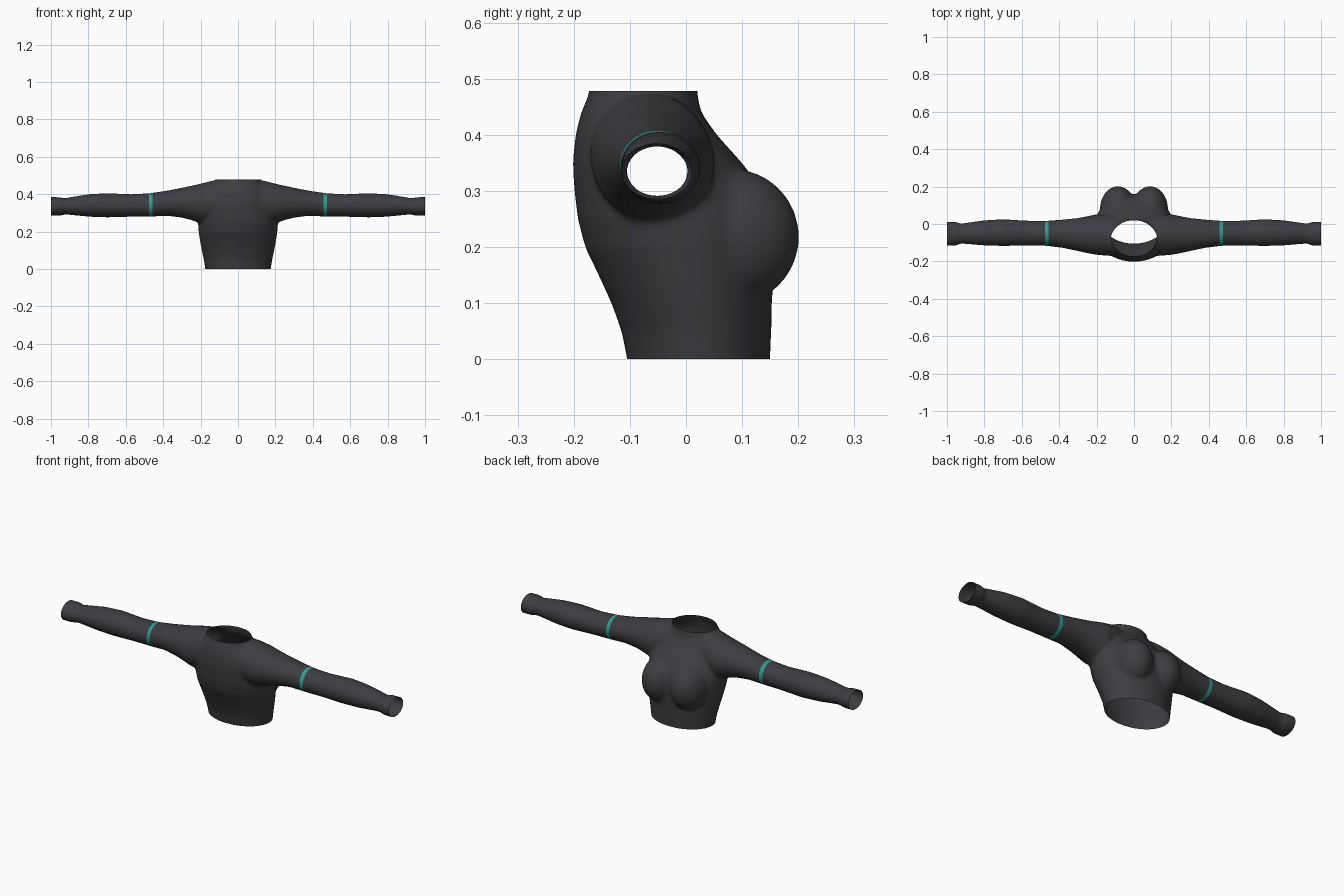
import bpy, bmesh
from math import cos, sin, pi
from mathutils import Matrix, Vector

cube = bpy.data.objects.get("Cube")
if cube:
    bpy.data.objects.remove(cube)


def material(name, rgb):
    m = bpy.data.materials.new(name)
    m.use_nodes = True
    m.diffuse_color = (*rgb, 1)
    bsdf = next(n for n in m.node_tree.nodes if n.type == 'BSDF_PRINCIPLED')
    bsdf.inputs["Base Color"].default_value = (*rgb, 1)
    bsdf.inputs["Roughness"].default_value = 0.8
    return m


charcoal = material("charcoal cloth", (0.047, 0.046, 0.053))
teal = material("teal band", (0.03, 0.32, 0.27))


def loft(bm, sections, place, sides=40):
    """Closed tube through ellipses given as (position, u min, u max, v min, v max)."""
    rings = []
    for w, u0, u1, v0, v1 in sections:
        ring = []
        for i in range(sides):
            a = 2 * pi * i / sides
            u = (u0 + u1) / 2 + (u1 - u0) / 2 * cos(a)
            v = (v0 + v1) / 2 + (v1 - v0) / 2 * sin(a)
            ring.append(bm.verts.new(place(w, u, v)))
        rings.append(ring)
    for a, b in zip(rings, rings[1:]):
        for i in range(sides):
            j = (i + 1) % sides
            bm.faces.new((a[i], a[j], b[j], b[i]))
    bm.faces.new(rings[0])
    bm.faces.new(rings[-1])


bm = bmesh.new()

# Torso: height, half width, y min, y max
torso = [(-.06, .172, -.10, .15), (0, .175, -.105, .15), (.05, .183, -.115, .152),
         (.1, .194, -.133, .153), (.15, .203, -.156, .157), (.2, .211, -.18, .16),
         (.25, .214, -.193, .155), (.3, .21, -.199, .138), (.35, .2, -.202, .1),
         (.4, .175, -.197, .055), (.44, .14, -.187, .027), (.475, .118, -.172, .02),
         (.55, .118, -.17, .02)]
loft(bm, [(z, -w, w, y0, y1) for z, w, y0, y1 in torso], lambda w, u, v: (u, v, w))

# Sleeves: distance from centre, y min, y max, z min, z max
sleeve = [(.08, -.17, .03, .28, .475), (.14, -.17, .045, .25, .472),
          (.2, -.165, .052, .245, .457), (.25, -.156, .042, .262, .445),
          (.3, -.145, .032, .275, .435), (.38, -.128, .024, .285, .419),
          (.47, -.117, .017, .28, .406), (.57, -.115, .018, .28, .4),
          (.7, -.118, .026, .276, .406), (.8, -.115, .02, .28, .4),
          (.9, -.107, .006, .29, .384), (.93, -.105, .002, .291, .378),
          (.95, -.116, .012, .285, .384), (1.05, -.116, .012, .284, .386)]
for side in (-1, 1):
    loft(bm, sleeve, lambda w, u, v: (side * w, u, v))
    # Chest fullness
    bmesh.ops.create_uvsphere(
        bm, u_segments=32, v_segments=20, radius=1,
        matrix=Matrix.Translation((side * .086, .08, .218)) @ Matrix.Diagonal((.096, .122, .122, 1)))
bmesh.ops.recalc_face_normals(bm, faces=bm.faces)

mesh = bpy.data.meshes.new("cropped_top")
bm.to_mesh(mesh)
bm.free()
top = bpy.data.objects.new("cropped_top", mesh)
bpy.context.collection.objects.link(top)

# Fuse the parts into one soft skin
remesh = top.modifiers.new("fuse", 'REMESH')
remesh.mode = 'VOXEL'
remesh.voxel_size = 0.008
soften = top.modifiers.new("soften", 'SMOOTH')
soften.factor = 0.5
soften.iterations = 9
bpy.context.view_layer.update()
graph = bpy.context.evaluated_depsgraph_get()
fused = bpy.data.meshes.new_from_object(top.evaluated_get(graph))
top.modifiers.clear()
top.data = fused

bm = bmesh.new()
bm.from_mesh(fused)


def slice_mesh(point, normal, remove=False):
    bmesh.ops.bisect_plane(bm, geom=bm.verts[:] + bm.edges[:] + bm.faces[:], dist=1e-5,
                           plane_co=Vector(point), plane_no=Vector(normal), clear_outer=remove)


# Open the waist, neck and cuffs
slice_mesh((0, 0, 0), (0, 0, -1), True)
slice_mesh((0, 0, .478), (0, 0, 1), True)
for side in (-1, 1):
    slice_mesh((side, 0, 0), (side, 0, 0), True)
    # Edges of the sleeve bands
    for x in (.457, .477):
        slice_mesh((side * x, 0, 0), (1, 0, 0))

fused.materials.clear()
fused.materials.append(charcoal)
fused.materials.append(teal)
for f in bm.faces:
    f.smooth = True
    f.material_index = int(.457 < abs(f.calc_center_median().x) < .477)
bm.to_mesh(fused)
bm.free()
